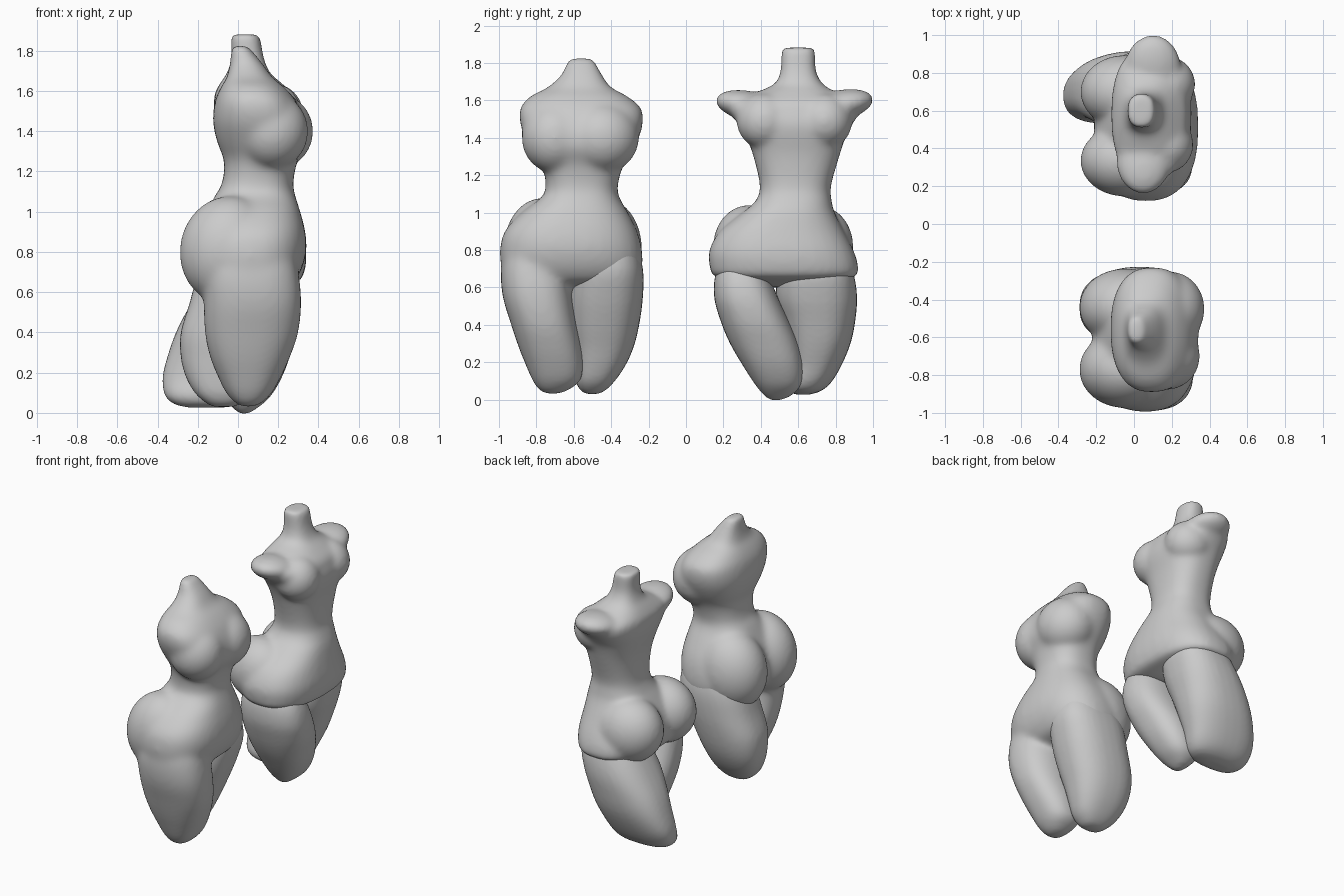
import bpy, bmesh, math
from mathutils import Matrix

# Rings are (z, y_min, y_max, x_back, x_front)


def smooth_rings(rings, steps=4):
    """Catmull-Rom interpolation between the given rings."""
    out = []
    n = len(rings)
    for i in range(n - 1):
        a, b, c, d = (rings[max(i - 1, 0)], rings[i], rings[i + 1], rings[min(i + 2, n - 1)])
        for s in range(steps):
            t = s / steps
            out.append([0.5 * (2 * q + (r - p) * t + (2 * p - 5 * q + 4 * r - w) * t * t
                               + (3 * q - p - 3 * r + w) * t ** 3)
                        for p, q, r, w in zip(a, b, c, d)])
    out.append(rings[-1])
    return out


def loft(bm, rings, sides=32, power=0.82):
    """Closed body through rounded cross-sections."""
    loops = []
    for z, y0, y1, x0, x1 in smooth_rings(rings):
        loop = []
        for k in range(sides):
            a = 2 * math.pi * k / sides
            c, s = math.cos(a), math.sin(a)
            x = (x0 + x1) / 2 + (x1 - x0) / 2 * math.copysign(abs(c) ** power, c)
            y = (y0 + y1) / 2 + (y1 - y0) / 2 * math.copysign(abs(s) ** power, s)
            loop.append(bm.verts.new((x, y, z)))
        loops.append(loop)
    for a, b in zip(loops, loops[1:]):
        for k in range(sides):
            j = (k + 1) % sides
            bm.faces.new((a[k], b[k], b[j], a[j]))
    bm.faces.new(loops[0])
    bm.faces.new(loops[-1][::-1])


def blob(bm, centre, radii, tilt=0, axis='X'):
    m = (Matrix.Translation(centre) @ Matrix.Rotation(tilt, 4, axis)
         @ Matrix.Diagonal((*radii, 1)))
    bmesh.ops.create_uvsphere(bm, u_segments=32, v_segments=20, radius=1, matrix=m)


def body(name, lofts, blobs=(), voxel=0.014, iterations=6):
    """Fuse overlapping shapes into one sculpted, smooth surface."""
    bm = bmesh.new()
    for rings in lofts:
        before = set(bm.faces)
        loft(bm, rings)
        bmesh.ops.recalc_face_normals(bm, faces=[f for f in bm.faces if f not in before])
    for b in blobs:
        blob(bm, *b)
    mesh = bpy.data.meshes.new(name)
    bm.to_mesh(mesh)
    bm.free()
    ob = bpy.data.objects.new(name, mesh)
    bpy.context.collection.objects.link(ob)
    r = ob.modifiers.new("fuse", 'REMESH')
    r.mode = 'VOXEL'
    r.voxel_size = voxel
    r.use_smooth_shade = True
    s = ob.modifiers.new("soften", 'SMOOTH')
    s.factor = 0.5
    s.iterations = iterations
    return ob


# Shorter torso: trunk from neck stump to hips, fused with the front thigh
trunk = [
    (1.825, -0.625, -0.50, -0.03, 0.05), (1.80, -0.64, -0.48, -0.035, 0.07),
    (1.74, -0.665, -0.45, -0.04, 0.12), (1.67, -0.74, -0.40, -0.055, 0.17),
    (1.62, -0.835, -0.31, -0.085, 0.23), (1.55, -0.89, -0.235, -0.115, 0.29),
    (1.45, -0.88, -0.235, -0.125, 0.335), (1.35, -0.83, -0.275, -0.105, 0.34),
    (1.25, -0.77, -0.335, -0.07, 0.295), (1.14, -0.75, -0.365, -0.08, 0.275),
    (1.08, -0.775, -0.355, -0.115, 0.285), (1.00, -0.88, -0.31, -0.155, 0.31),
    (0.90, -0.97, -0.26, -0.20, 0.335), (0.80, -0.995, -0.235, -0.22, 0.34),
    (0.70, -0.985, -0.235, -0.19, 0.31), (0.63, -0.95, -0.28, -0.14, 0.25),
    (0.60, -0.75, -0.48, -0.06, 0.14)]
front_leg = [
    (0.86, -0.96, -0.65, -0.12, 0.26), (0.70, -0.99, -0.63, -0.17, 0.30),
    (0.55, -0.98, -0.61, -0.17, 0.315), (0.40, -0.935, -0.585, -0.165, 0.30),
    (0.28, -0.895, -0.56, -0.14, 0.26), (0.18, -0.855, -0.55, -0.10, 0.215),
    (0.10, -0.82, -0.565, -0.06, 0.17), (0.05, -0.785, -0.63, -0.015, 0.12),
    (0.03, -0.75, -0.68, 0.02, 0.08)]
back_leg = [
    (0.86, -0.55, -0.27, -0.14, 0.26), (0.70, -0.60, -0.23, -0.20, 0.29),
    (0.55, -0.625, -0.23, -0.24, 0.255), (0.40, -0.625, -0.25, -0.285, 0.20),
    (0.28, -0.61, -0.28, -0.285, 0.15), (0.18, -0.60, -0.325, -0.26, 0.11),
    (0.10, -0.59, -0.38, -0.215, 0.07), (0.05, -0.565, -0.43, -0.16, 0.02),
    (0.03, -0.53, -0.47, -0.12, -0.02)]
breasts = [((0.19, -0.45, 1.40), (0.185, 0.20, 0.19)),
           ((0.17, -0.70, 1.40), (0.18, 0.18, 0.19))]
buttocks = [((-0.05, y, 0.81), (0.24, 0.205, 0.27), 0.2, 'Y') for y in (-0.44, -0.77)]
body("short_torso", [trunk, front_leg], breasts + buttocks, iterations=26)
body("short_torso_back_leg", [back_leg])

# Taller torso: long neck, wing-like shoulder stumps, skirted hips
trunk = [
    (1.882, 0.525, 0.675, -0.025, 0.095), (1.865, 0.51, 0.69, -0.035, 0.11),
    (1.76, 0.505, 0.695, -0.035, 0.13), (1.69, 0.475, 0.73, -0.055, 0.16),
    (1.645, 0.38, 0.80, -0.085, 0.21), (1.59, 0.24, 0.92, -0.115, 0.27),
    (1.54, 0.23, 0.93, -0.12, 0.29), (1.48, 0.275, 0.895, -0.115, 0.305),
    (1.42, 0.315, 0.86, -0.10, 0.30), (1.30, 0.36, 0.82, -0.07, 0.275),
    (1.14, 0.395, 0.775, -0.065, 0.265), (1.06, 0.37, 0.78, -0.09, 0.285),
    (1.00, 0.30, 0.795, -0.125, 0.305), (0.90, 0.18, 0.845, -0.18, 0.325),
    (0.80, 0.125, 0.895, -0.21, 0.34), (0.72, 0.125, 0.92, -0.205, 0.335),
    (0.66, 0.15, 0.91, -0.17, 0.31), (0.635, 0.27, 0.79, -0.10, 0.24),
    (0.60, 0.46, 0.57, 0.0, 0.13)]
front_leg = [
    (0.78, 0.22, 0.42, -0.08, 0.21), (0.68, 0.16, 0.44, -0.14, 0.28),
    (0.55, 0.15, 0.49, -0.16, 0.31), (0.42, 0.185, 0.55, -0.16, 0.30),
    (0.30, 0.235, 0.60, -0.14, 0.265), (0.18, 0.305, 0.625, -0.11, 0.22),
    (0.08, 0.37, 0.615, -0.07, 0.16), (0.02, 0.42, 0.56, -0.02, 0.09),
    (-0.003, 0.455, 0.50, 0.01, 0.05)]
back_leg = [
    (0.78, 0.58, 0.85, -0.08, 0.22), (0.68, 0.50, 0.895, -0.15, 0.27),
    (0.55, 0.48, 0.915, -0.23, 0.25), (0.42, 0.51, 0.905, -0.30, 0.21),
    (0.30, 0.535, 0.88, -0.345, 0.17), (0.18, 0.545, 0.83, -0.375, 0.12),
    (0.09, 0.53, 0.775, -0.365, 0.08), (0.045, 0.55, 0.72, -0.32, 0.03),
    (0.027, 0.59, 0.66, -0.25, -0.07)]
shoulders = [((0.05, 0.335, 1.57), (0.145, 0.18, 0.08), -0.2),
             ((0.10, 0.825, 1.575), (0.15, 0.18, 0.08), 0.2)]
chest = [((0.17, 0.42, 1.49), (0.145, 0.15, 0.15)),
         ((0.17, 0.74, 1.49), (0.155, 0.15, 0.15))]
buttocks = [((-0.05, 0.335, 0.82), (0.235, 0.19, 0.22), 0.2, 'Y'),
            ((-0.05, 0.70, 0.82), (0.235, 0.195, 0.22), 0.2, 'Y')]
body("tall_torso", [trunk], shoulders + chest + buttocks, iterations=18)
body("tall_torso_front_leg", [front_leg])
body("tall_torso_back_leg", [back_leg])
